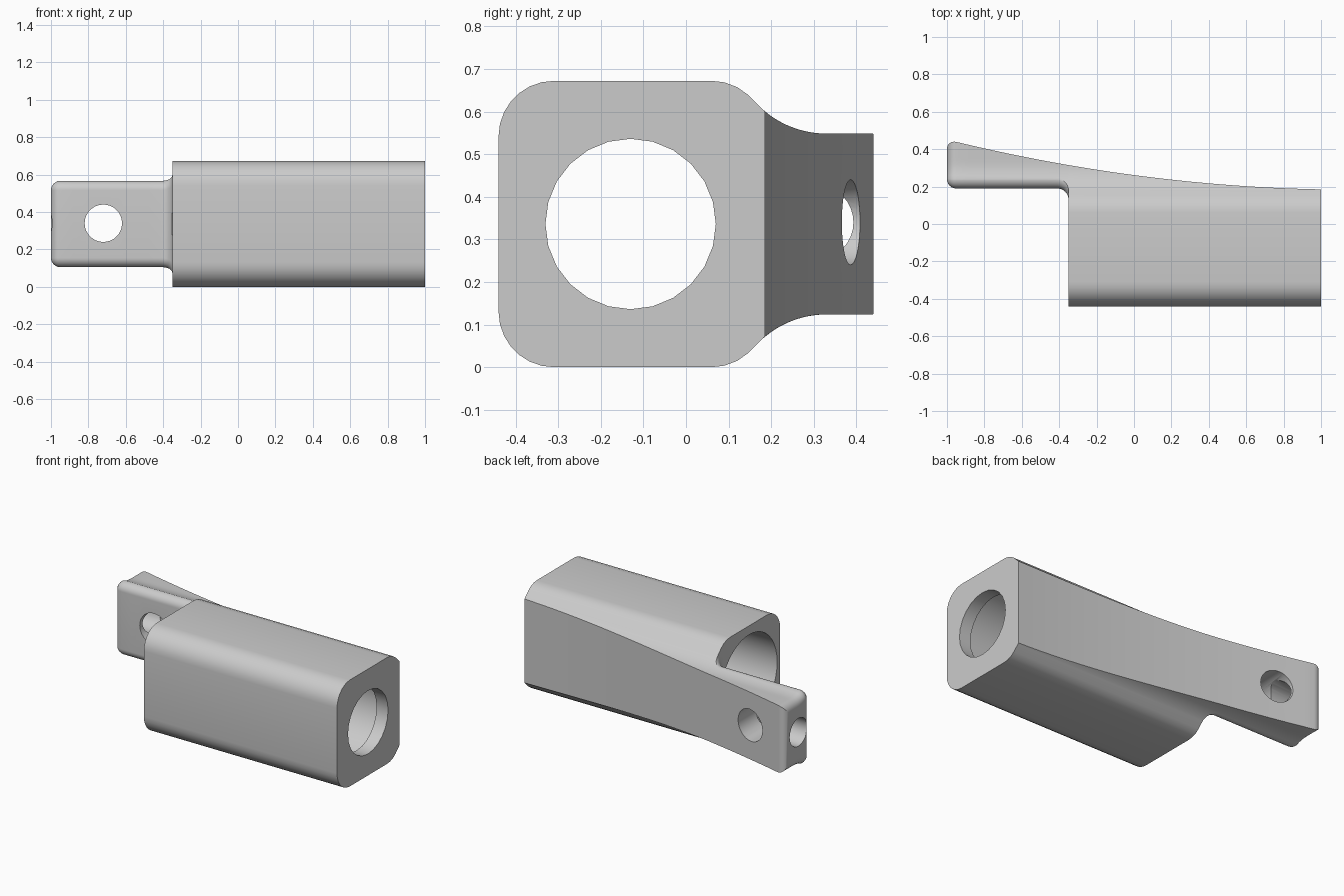
import bpy, bmesh
from math import sin, cos, sqrt, pi
from mathutils import Matrix, Vector

if "Cube" in bpy.data.objects:
    bpy.data.objects.remove(bpy.data.objects["Cube"])

ZC = 0.336      # mid height
R = 0.05        # edge rounding of the tab
COLS = 13       # columns on the rounded front part of a section
SIDE = 10       # columns on the neck part of a section


def half_width(y):
    """Half height of the extruded block-and-neck outline at depth y."""
    if y < -0.31:
        return 0.206 + sqrt(max(0, 0.13**2 - (-0.31 - y)**2))
    if y < 0.06:
        return 0.336
    if y < 0.146:
        return 0.206 + sqrt(0.13**2 - (y - 0.06)**2)
    if y < 0.18:
        return 0.303 + (y - 0.146) / 0.034 * (0.269 - 0.303)
    if y < 0.33:
        return 0.212 + 0.226 - sqrt(0.226**2 - (0.33 - y)**2)
    return 0.212


def back(x):
    """Gently curved back face."""
    u = 1 - x
    return 0.185 + 0.02 * u + 0.0565 * u * u


def section(x, front_pts, mid, inset=0.0):
    """Closed ring at x: front points, then neck side up to the back, mirrored in z."""
    yb = back(x) - inset
    pts = list(front_pts)
    for i in range(1, SIDE + 1):
        y = mid + (yb - mid) * i / SIDE
        pts.append((y, half_width(y) - inset))
    return ([(x, y, ZC + w) for y, w in pts]
            + [(x, y, ZC - w) for y, w in reversed(pts)])


def tab_section(x, yf, inset=0.0):
    r = max(R - inset, 0.003)
    mid = yf + R
    w = half_width(mid) - inset
    pts = []
    for i in range(COLS):
        a = pi / 2 * i / (COLS - 1)
        pts.append((mid - r * cos(a), w - r + r * sin(a)))
    return section(x, pts, mid, inset)


def body_section(x):
    ys = [-0.31 - 0.13 * cos(pi / 2 * i / 7) for i in range(8)]
    ys += [0.06, 0.09, 0.12, 0.146, 0.18]
    return section(x, [(y, half_width(y)) for y in ys], 0.18)


# Rings from tab tip, through the inner fillet, to the far end of the body
rings = []
for i in range(7):
    a = pi / 2 * i / 6
    rings.append(tab_section(-1 + R * (1 - cos(a)), 0.19, R * (1 - sin(a))))
for i in range(1, 9):
    rings.append(tab_section(-0.95 + 0.54 * i / 8, 0.19))
for i in range(1, 9):
    a = pi / 2 * i / 8
    rings.append(tab_section(-0.41 + 0.06 * sin(a), 0.13 + 0.06 * cos(a)))
for i in range(19):
    rings.append(body_section(-0.35 + 1.35 * i / 18))

bm = bmesh.new()
vr = [[bm.verts.new(p) for p in ring] for ring in rings]
n = len(vr[0])
for a, b in zip(vr, vr[1:]):
    for i in range(n):
        j = (i + 1) % n
        # the neck columns coincide where tab meets body
        quad = [a[i], a[j], b[j], b[i]]
        bm.faces.new(quad)
bm.faces.new(vr[0])
bm.faces.new(vr[-1])
bmesh.ops.remove_doubles(bm, verts=bm.verts, dist=0.00001)
bmesh.ops.recalc_face_normals(bm, faces=bm.faces)
mesh = bpy.data.meshes.new("socket_body")
bm.to_mesh(mesh)
bm.free()
body = bpy.data.objects.new("socket_body", mesh)
bpy.context.collection.objects.link(body)
bpy.context.view_layer.objects.active = body


def drill(name, start, end, radius, sides):
    """Cut a round hole between two points."""
    s, e = Vector(start), Vector(end)
    d = e - s
    m = Matrix.Translation((s + e) / 2) @ d.to_track_quat('Z', 'Y').to_matrix().to_4x4()
    b = bmesh.new()
    bmesh.ops.create_cone(b, cap_ends=True, segments=sides, radius1=radius,
                          radius2=radius, depth=d.length, matrix=m)
    me = bpy.data.meshes.new(name)
    b.to_mesh(me)
    b.free()
    cutter = bpy.data.objects.new(name, me)
    cutter.hide_render = True
    bpy.context.collection.objects.link(cutter)
    mod = body.modifiers.new(name, 'BOOLEAN')
    mod.operation = 'DIFFERENCE'
    mod.solver = 'EXACT'
    mod.object = cutter
    bpy.ops.object.modifier_apply(modifier=name)
    bpy.data.objects.remove(cutter)


# Wide inner bore, narrower lip at the far end, tab cross hole, tab end hole
drill("wide_bore", (-0.6, -0.13, ZC), (0.92, -0.13, ZC), 0.28, 40)
drill("lip_bore", (0.8, -0.13, ZC), (1.1, -0.13, ZC), 0.2, 24)
drill("cross_hole", (-0.72, 0.0, 0.34), (-0.72, 0.6, 0.34), 0.1, 32)
drill("end_hole", (-1.1, 0.305, 0.34), (-0.72, 0.305, 0.34), 0.088, 32)

body.select_set(True)
bpy.ops.object.shade_smooth_by_angle(angle=0.52)
